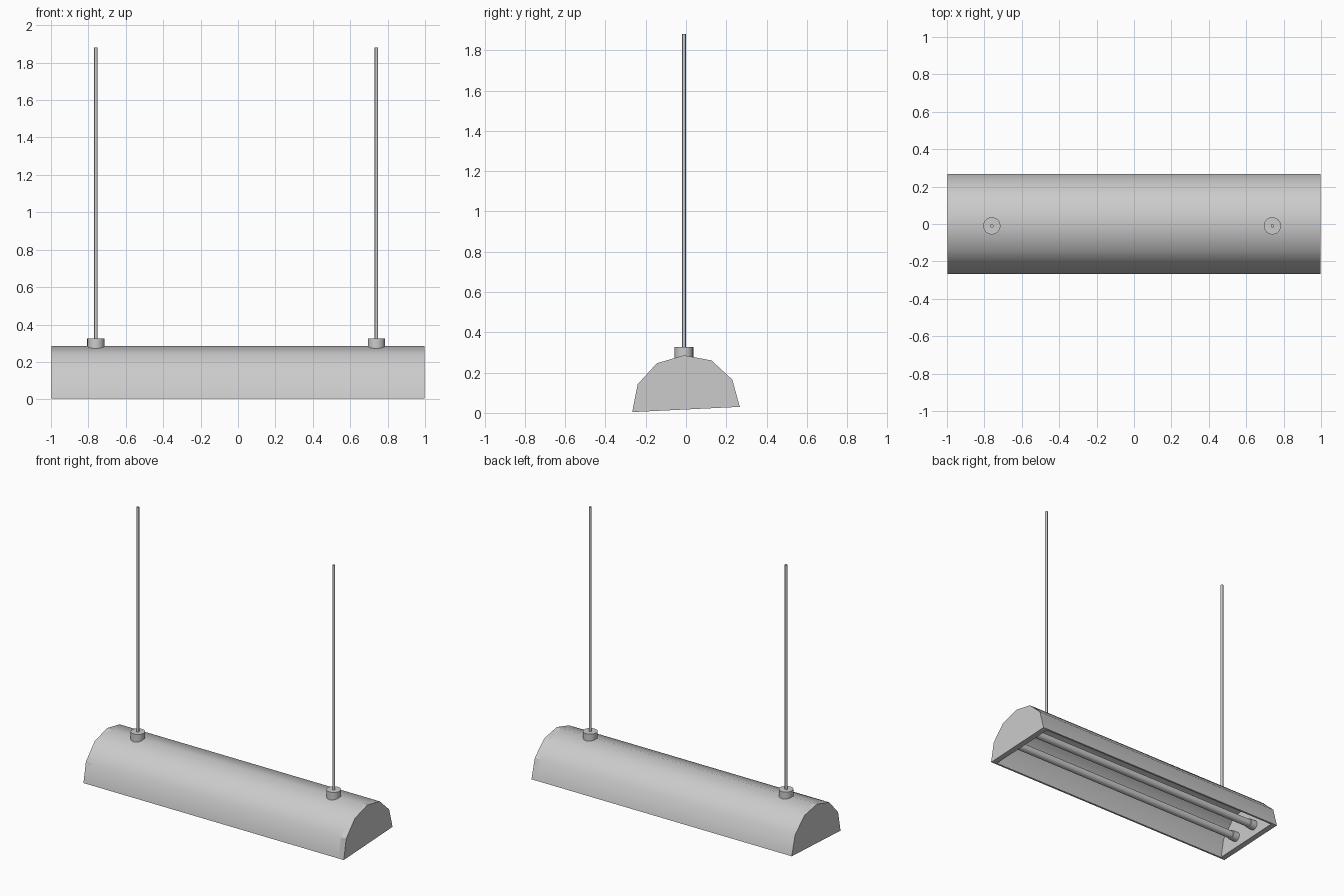
import bpy, bmesh, math

if "Cube" in bpy.data.objects:
    bpy.data.objects.remove(bpy.data.objects["Cube"])

# half-octagon style cross-section (y, z), slightly tilted
PROFILE = [(-0.267, 0.004), (-0.24, 0.142), (-0.145, 0.246), (-0.01, 0.286),
           (0.127, 0.26), (0.23, 0.165), (0.267, 0.03)]


def finish(name, bm):
    bmesh.ops.recalc_face_normals(bm, faces=bm.faces)
    me = bpy.data.meshes.new(name)
    bm.to_mesh(me)
    bm.free()
    ob = bpy.data.objects.new(name, me)
    bpy.context.collection.objects.link(ob)
    return ob


def smooth(ob, angle):
    bpy.ops.object.select_all(action='DESELECT')
    ob.select_set(True)
    bpy.context.view_layer.objects.active = ob
    bpy.ops.object.shade_smooth_by_angle(angle=math.radians(angle))


def prism(name, pts, x0, x1):
    bm = bmesh.new()
    f = bm.faces.new([bm.verts.new((x0, y, z)) for y, z in pts])
    ext = bmesh.ops.extrude_face_region(bm, geom=[f], use_keep_orig=True)
    verts = [v for v in ext['geom'] if isinstance(v, bmesh.types.BMVert)]
    bmesh.ops.translate(bm, verts=verts, vec=(x1 - x0, 0, 0))
    return finish(name, bm)


def rod(name, r, length, loc, along_x=False, sides=24):
    rot = (0, math.pi / 2, 0) if along_x else (0, 0, 0)
    bpy.ops.mesh.primitive_cylinder_add(vertices=sides, radius=r, depth=length,
                                        location=loc, rotation=rot)
    ob = bpy.context.object
    ob.name = name
    smooth(ob, 40)


# curved shade: thin shell open at the bottom
inner = [(y * 0.95, z - 0.012 if z > 0.1 else z) for y, z in reversed(PROFILE)]
shade = prism("shade", PROFILE + inner, -0.995, 0.995)
smooth(shade, 50)

# end caps
for side, s in (("left", -1), ("right", 1)):
    prism(side + "_end_cap", PROFILE, s * 0.997, s * 0.957)

# two lamp tubes with a socket at each end
for i, (y, z) in enumerate([(-0.1, 0.09), (0.08, 0.098)]):
    rod(f"lamp_tube_{i}", 0.026, 1.9, (0, y, z), True)
    for s in (-1, 1):
        rod(f"lamp_socket_{i}", 0.033, 0.05, (s * 0.935, y, z), True)

# hanging mounts and rods
for side, x in (("left", -0.76), ("right", 0.74)):
    rod(side + "_mount", 0.046, 0.055, (x, -0.01, 0.299))
    rod(side + "_hanger", 0.009, 1.58, (x, -0.01, 1.09), sides=12)
